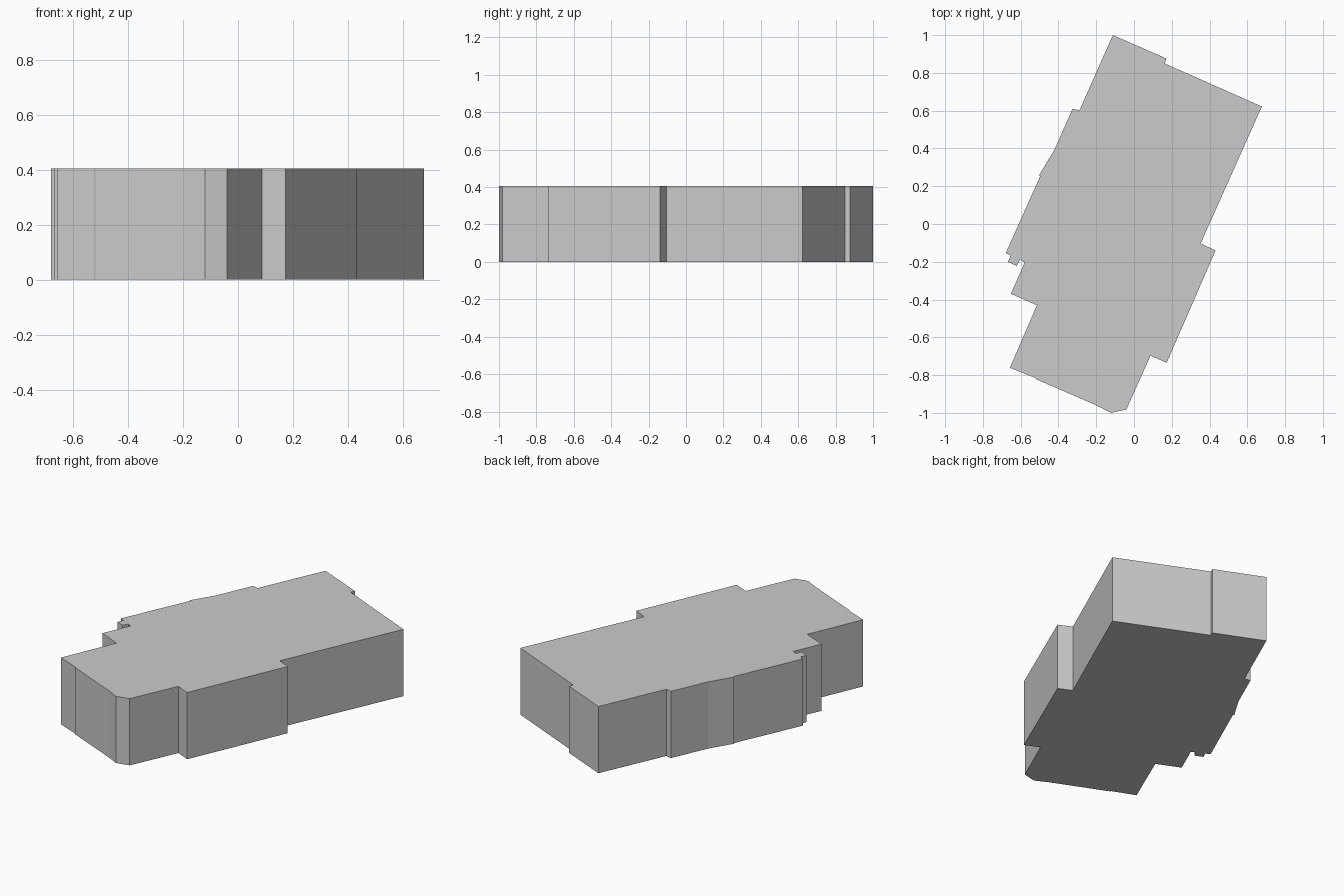
import bpy, bmesh

if "Cube" in bpy.data.objects:
    bpy.data.objects.remove(bpy.data.objects["Cube"])

HEIGHT = 0.405

# Footprint of the building block, clockwise from the rear corner
footprint = [
    (-0.112, 1.0), (0.172, 0.876), (0.162, 0.85), (0.677, 0.622),   # rear
    (0.353, -0.103), (0.432, -0.14), (0.173, -0.735),               # right side
    (0.087, -0.697), (-0.04, -0.982), (-0.12, -1.0),                # front right, chamfer
    (-0.195, -0.962), (-0.518, -0.822), (-0.523, -0.815),           # front
    (-0.657, -0.761), (-0.514, -0.43), (-0.652, -0.369),            # front left step
    (-0.578, -0.203), (-0.604, -0.19), (-0.62, -0.222),             # small notch
    (-0.668, -0.201), (-0.652, -0.167), (-0.679, -0.154),
    (-0.496, 0.255), (-0.503, 0.258), (-0.423, 0.39),               # left side
    (-0.325, 0.61), (-0.289, 0.602),
]

# Extrude the footprint into a solid
bm = bmesh.new()
base = bm.faces.new([bm.verts.new((x, y, 0)) for x, y in footprint])
top = bmesh.ops.extrude_face_region(bm, geom=[base], use_keep_orig=True)
verts = [g for g in top["geom"] if isinstance(g, bmesh.types.BMVert)]
bmesh.ops.translate(bm, verts=verts, vec=(0, 0, HEIGHT))
bmesh.ops.recalc_face_normals(bm, faces=bm.faces)

mesh = bpy.data.meshes.new("building_block")
bm.to_mesh(mesh)
bm.free()
obj = bpy.data.objects.new("building_block", mesh)
bpy.context.collection.objects.link(obj)
